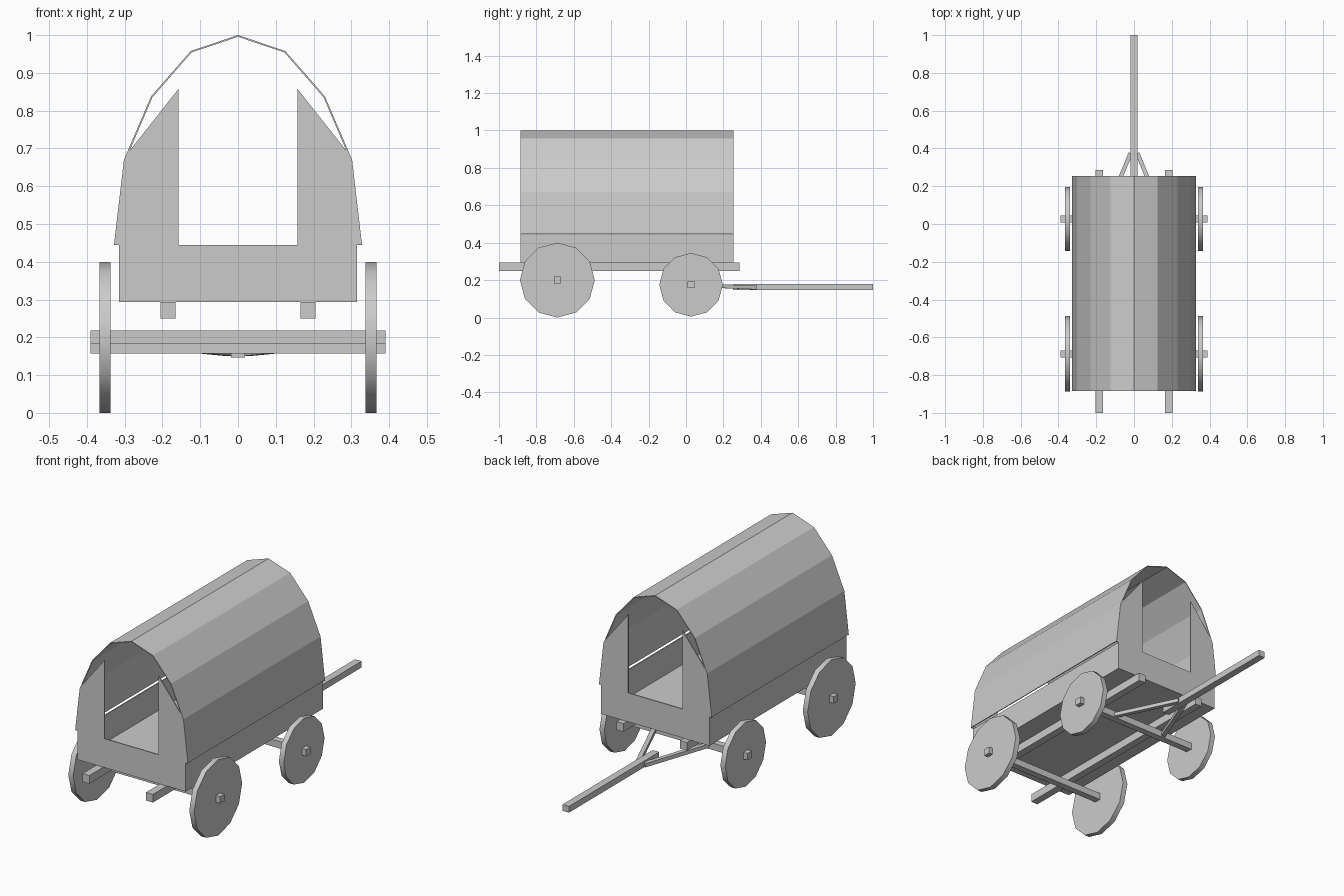
import bpy
import bmesh
import math
from mathutils import Vector

cube = bpy.data.objects.get("Cube")
if cube:
    bpy.data.objects.remove(cube, do_unlink=True)

grey = bpy.data.materials.new("plain grey")
grey.use_nodes = True
colour = (0.6, 0.6, 0.6, 1)
grey.diffuse_color = colour
grey.node_tree.nodes["Principled BSDF"].inputs["Base Color"].default_value = colour

BACK, FRONT = -0.885, 0.255   # ends of the wagon body along y
FLOOR, RIM = 0.293, 0.445     # bottom and top of the wooden box


def finish(name, bm):
    bmesh.ops.recalc_face_normals(bm, faces=bm.faces)
    mesh = bpy.data.meshes.new(name)
    bm.to_mesh(mesh)
    bm.free()
    mesh.materials.append(grey)
    obj = bpy.data.objects.new(name, mesh)
    bpy.context.collection.objects.link(obj)
    return obj


def box(name, low, high):
    bm = bmesh.new()
    bmesh.ops.create_cube(bm, size=1)
    for v in bm.verts:
        v.co = [a + (c + 0.5) * (b - a) for a, b, c in zip(low, high, v.co)]
    return finish(name, bm)


def prism(name, outline, y0, y1):
    """Extrude a closed x-z outline along y."""
    bm = bmesh.new()
    face = bm.faces.new([bm.verts.new((x, y0, z)) for x, z in outline])
    new = bmesh.ops.extrude_face_region(bm, geom=[face])["geom"]
    bmesh.ops.translate(bm, vec=(0, y1 - y0, 0),
                        verts=[g for g in new if isinstance(g, bmesh.types.BMVert)])
    return finish(name, bm)


def mirrored(half):
    return half + [(-x, z) for x, z in reversed(half) if x > 0]


def wheel(name, side, y, radius, z):
    bm = bmesh.new()
    bmesh.ops.create_cone(bm, cap_ends=True, segments=12, radius1=radius,
                          radius2=radius, depth=0.028)
    obj = finish(name, bm)
    obj.rotation_euler = (0, math.pi / 2, 0)
    obj.location = (side * 0.352, y, z)
    bpy.ops.object.select_all(action="DESELECT")
    obj.select_set(True)
    bpy.context.view_layer.objects.active = obj
    bpy.ops.object.shade_smooth_by_angle(angle=math.radians(40))


# Wooden box: floor and two side boards
box("floor", (-0.315, BACK, FLOOR), (0.315, FRONT, FLOOR + 0.006))
for side, label in ((1, "left"), (-1, "right")):
    xs = sorted((side * 0.309, side * 0.315))
    box(label + "_side_board", (xs[0], BACK, FLOOR), (xs[1], FRONT, RIM - 0.002))

# End boards with a tall opening
end_half = [(0.158, RIM), (0.158, 0.857), (0.29, 0.69), (0.302, 0.67),
            (0.328, RIM), (0.315, RIM), (0.315, FLOOR)]
end_outline = mirrored(end_half)
prism("rear_end_board", end_outline, BACK, BACK + 0.006)
prism("front_end_board", end_outline, FRONT - 0.006, FRONT)

# Thin faceted cover
outer = mirrored([(0.328, RIM + 0.002), (0.302, 0.67), (0.23, 0.838),
                  (0.125, 0.958), (0, 1.0)])
inner = [(x * 0.986, RIM + (z - RIM) * 0.992) for x, z in outer]
prism("cover", outer + inner[::-1], BACK, FRONT)

# Rails under the floor
for side, label in ((1, "left"), (-1, "right")):
    xs = sorted((side * 0.165, side * 0.205))
    box(label + "_rail", (xs[0], -1, 0.25), (xs[1], 0.285, FLOOR))

# Axles and wheels
for label, y, radius, z in (("rear", -0.688, 0.2, 0.2), ("front", 0.027, 0.17, 0.175)):
    box(label + "_axle", (-0.39, y - 0.018, z - 0.018), (0.39, y + 0.018, z + 0.018))
    for side, hand in ((1, "left"), (-1, "right")):
        wheel(f"{label}_{hand}_wheel", side, y, radius, z)

# Tongue with two slanting braces
box("tongue", (-0.019, 0.25, 0.147), (0.019, 1, 0.18))
for side, label in ((1, "left"), (-1, "right")):
    start = Vector((side * 0.162, 0.027, 0.174))
    end = Vector((side * 0.018, 0.375, 0.16))
    run = end - start
    brace = box(label + "_brace", (-0.011, -run.length / 2, -0.01),
                (0.011, run.length / 2, 0.01))
    brace.location = (start + end) / 2
    brace.rotation_euler = run.to_track_quat("Y", "Z").to_euler()
